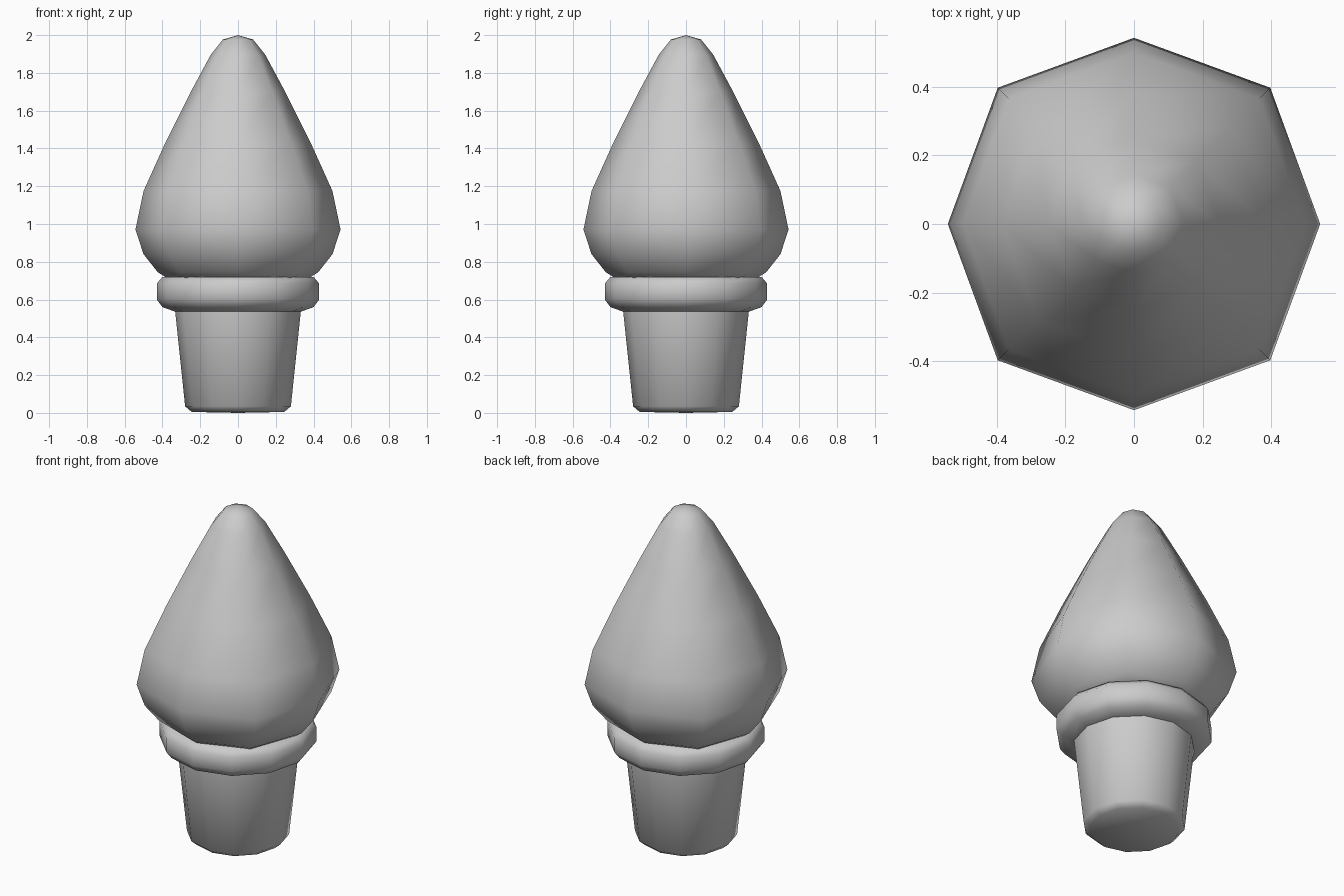
import bpy, bmesh
from math import cos, sin, pi

cube = bpy.data.objects.get("Cube")
if cube:
    bpy.data.objects.remove(cube, do_unlink=True)

grey = bpy.data.materials.new("plain_grey")
grey.use_nodes = True
colour = (0.6, 0.6, 0.6, 1)
grey.diffuse_color = colour
grey.node_tree.nodes["Principled BSDF"].inputs["Base Color"].default_value = colour


def lathe(name, profile, sides, corner=1.0):
    """Spin (radius, height) points from bottom to top; corner widens odd columns."""
    bm = bmesh.new()
    rings = []
    for r, z in profile:
        if r == 0:
            rings.append([bm.verts.new((0, 0, z))] * sides)
            continue
        ring = []
        for i in range(sides):
            a = 2 * pi * i / sides
            k = r * (corner if i % 2 else 1)
            ring.append(bm.verts.new((k * cos(a), k * sin(a), z)))
        rings.append(ring)
    for low, high in zip(rings, rings[1:]):
        for i in range(sides):
            j = (i + 1) % sides
            quad = dict.fromkeys((low[i], low[j], high[j], high[i]))
            bm.faces.new(list(quad))
    bmesh.ops.recalc_face_normals(bm, faces=bm.faces)
    for f in bm.faces:
        f.smooth = True
    mesh = bpy.data.meshes.new(name)
    bm.to_mesh(mesh)
    bm.free()
    mesh.materials.append(grey)
    obj = bpy.data.objects.new(name, mesh)
    bpy.context.collection.objects.link(obj)
    return obj


# Tapered stem with a small rounded foot
lathe("tapered_base", [(0, 0), (0.245, 0.005), (0.28, 0.035),
                       (0.335, 0.56), (0.335, 0.68), (0, 0.69)], 12)

# Rounded collar around the top of the stem
lathe("collar", [(0, 0.535), (0.33, 0.535), (0.4, 0.56), (0.43, 0.6),
                 (0.43, 0.685), (0.4, 0.72), (0, 0.72)], 12)

# Eight-sided bulb rising to a blunt tip
lathe("pointed_bulb", [(0, 0.67), (0.25, 0.68), (0.37, 0.71), (0.425, 0.745),
                       (0.5, 0.84), (0.543, 0.97), (0.5, 1.175),
                       (0.385, 1.43), (0.25, 1.7), (0.145, 1.895),
                       (0.08, 1.977), (0, 2)], 8, 1.035)
